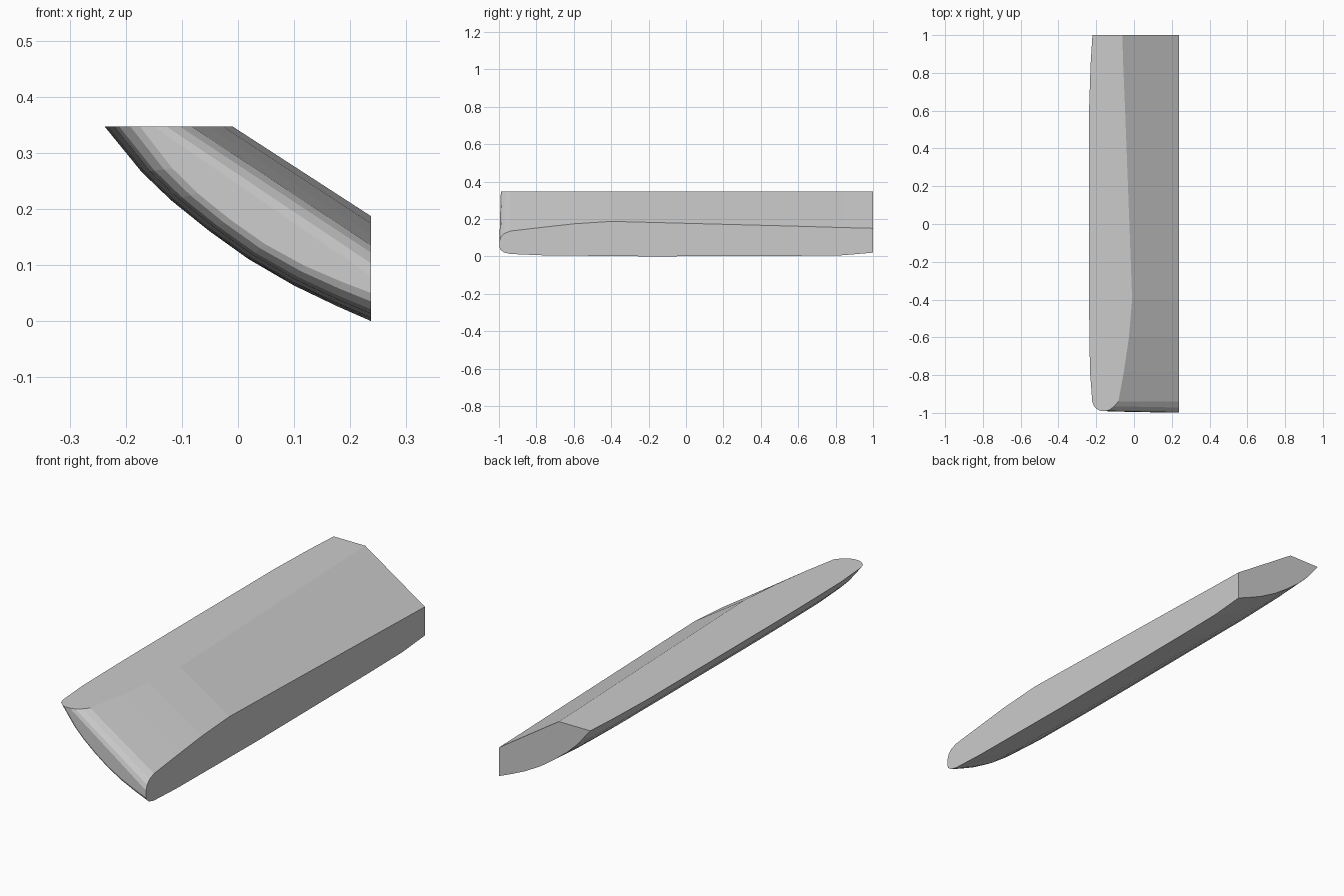
import bpy, bmesh

# material
grey = bpy.data.materials.new("plain grey")
grey.diffuse_color = (0.6, 0.6, 0.6, 1)

R, T = 0.237, 0.347  # x of the vertical cut, z of the flat top

# stations: y, upper z at right cut, x of upper edge on top, lower z at cut, left x on top
stations = [
    (-1.000, 0.080, -0.150, 0.050, -0.175),
    (-0.993, 0.103, -0.128, 0.035, -0.192),
    (-0.975, 0.122, -0.104, 0.021, -0.212),
    (-0.940, 0.135, -0.083, 0.013, -0.221),
    (-0.780, 0.154, -0.053, 0.006, -0.233),
    (-0.600, 0.174, -0.027, 0.004, -0.236),
    (-0.400, 0.187, -0.010, 0.002, -0.238),
    (-0.200, 0.182, -0.017, 0.000, -0.238),
    (0.600, 0.161, -0.047, 0.003, -0.238),
    (0.840, 0.154, -0.057, 0.006, -0.230),
    (1.000, 0.150, -0.062, 0.020, -0.220),
]
# belly bulge below the chord: fraction along, depth
bulge = [(0, 0), (0.14, 0.033), (0.25, 0.045), (0.39, 0.050),
         (0.54, 0.049), (0.71, 0.037), (0.87, 0.018), (1, 0)]

bm = bmesh.new()
rings = []
for y, zt, xt, zb, xl in stations:
    ring = [(xl + (R - xl) * f, y, T + (zb - T) * f - d) for f, d in bulge]
    ring += [(R, y, zt), (xt, y, T)]
    if y < -0.95:  # nose is slightly raked toward the top
        ring = [(x, y + 0.01 * z / T, z) for x, y, z in ring]
    rings.append([bm.verts.new(p) for p in ring])

# skin between stations, then end caps
n = len(rings[0])
for a, b in zip(rings, rings[1:]):
    for i in range(n):
        j = (i + 1) % n
        bm.faces.new((a[i], a[j], b[j], b[i]))
bm.faces.new(rings[0])
bm.faces.new(rings[-1])
bmesh.ops.recalc_face_normals(bm, faces=bm.faces)

mesh = bpy.data.meshes.new("curved_slab")
bm.to_mesh(mesh)
bm.free()
mesh.materials.append(grey)
slab = bpy.data.objects.new("curved_slab", mesh)
bpy.context.collection.objects.link(slab)
